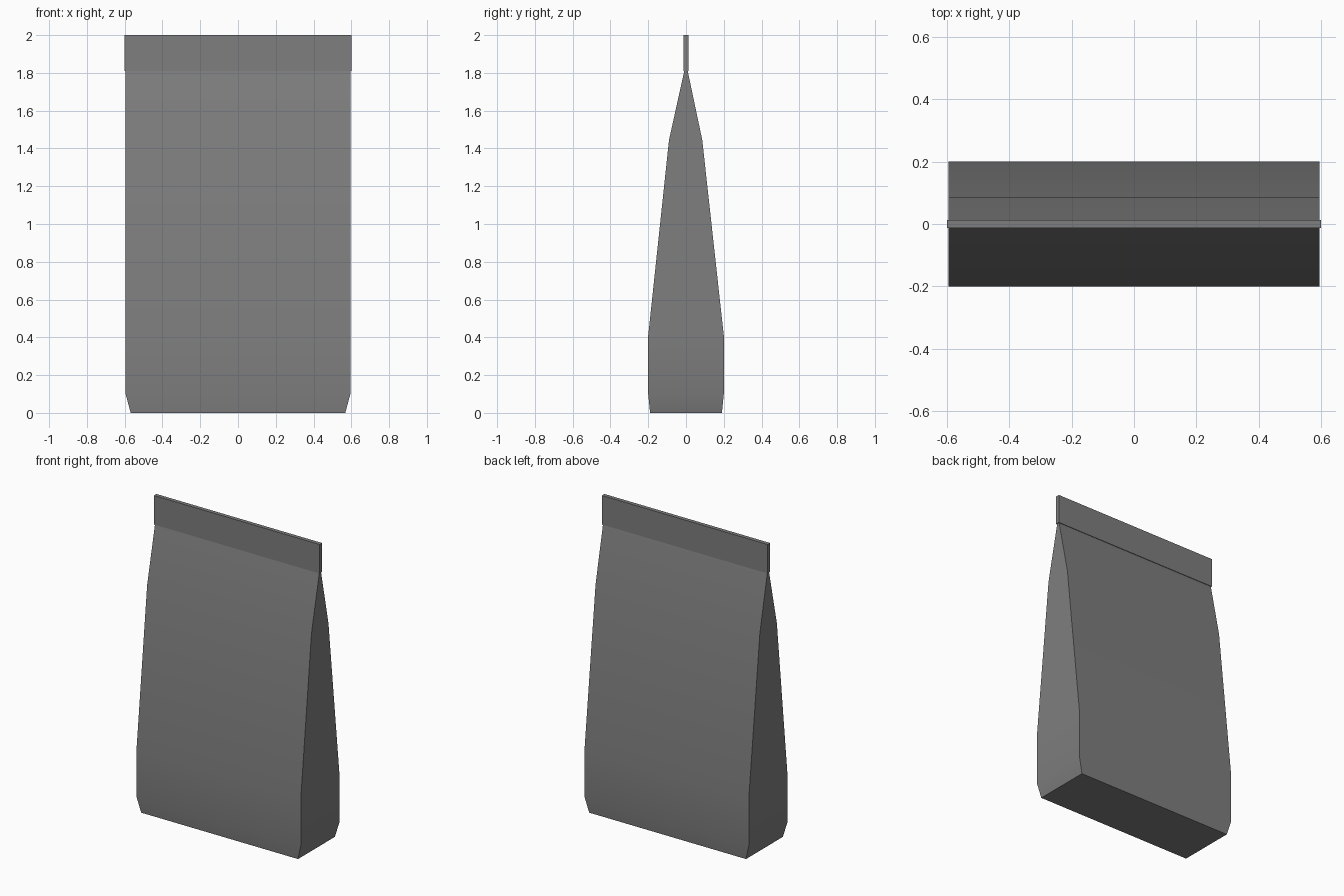
import bpy
import bmesh
import math

cube = bpy.data.objects.get("Cube")
if cube:
    bpy.data.objects.remove(cube, do_unlink=True)

# Plain grey packaging film
film = bpy.data.materials.new("grey_film")
film.use_nodes = True
grey = (0.21, 0.21, 0.21, 1)
film.diffuse_color = grey
film.node_tree.nodes["Principled BSDF"].inputs["Base Color"].default_value = grey


def loft(name, sections):
    """Skin stacked rectangles given as (half width, front y, back y, z)."""
    bm = bmesh.new()
    rings = []
    for w, front, back, z in sections:
        corners = [(-w, front), (w, front), (w, back), (-w, back)]
        rings.append([bm.verts.new((x, y, z)) for x, y in corners])
    for low, high in zip(rings, rings[1:]):
        for i in range(4):
            j = (i + 1) % 4
            bm.faces.new((low[i], low[j], high[j], high[i]))
    bm.faces.new(rings[0][::-1])
    bm.faces.new(rings[-1])
    mesh = bpy.data.meshes.new(name)
    bm.to_mesh(mesh)
    bm.free()
    mesh.materials.append(film)
    obj = bpy.data.objects.new(name, mesh)
    bpy.context.collection.objects.link(obj)
    bpy.ops.object.select_all(action="DESELECT")
    obj.select_set(True)
    bpy.context.view_layer.objects.active = obj
    bpy.ops.object.shade_smooth_by_angle(angle=math.radians(30))
    return obj


# Bag body: tucked base, straight lower part, tapering to the seal
loft("bag_body", [
    (0.568, -0.19, 0.19, 0),
    (0.595, -0.2, 0.2, 0.1),
    (0.595, -0.2, 0.2, 0.41),
    (0.595, -0.09, 0.086, 1.445),
    (0.595, -0.008, 0.008, 1.815),
])

# Flat sealed strip along the top
loft("top_seal", [
    (0.6, -0.013, 0.013, 1.81),
    (0.6, -0.013, 0.013, 2),
])
